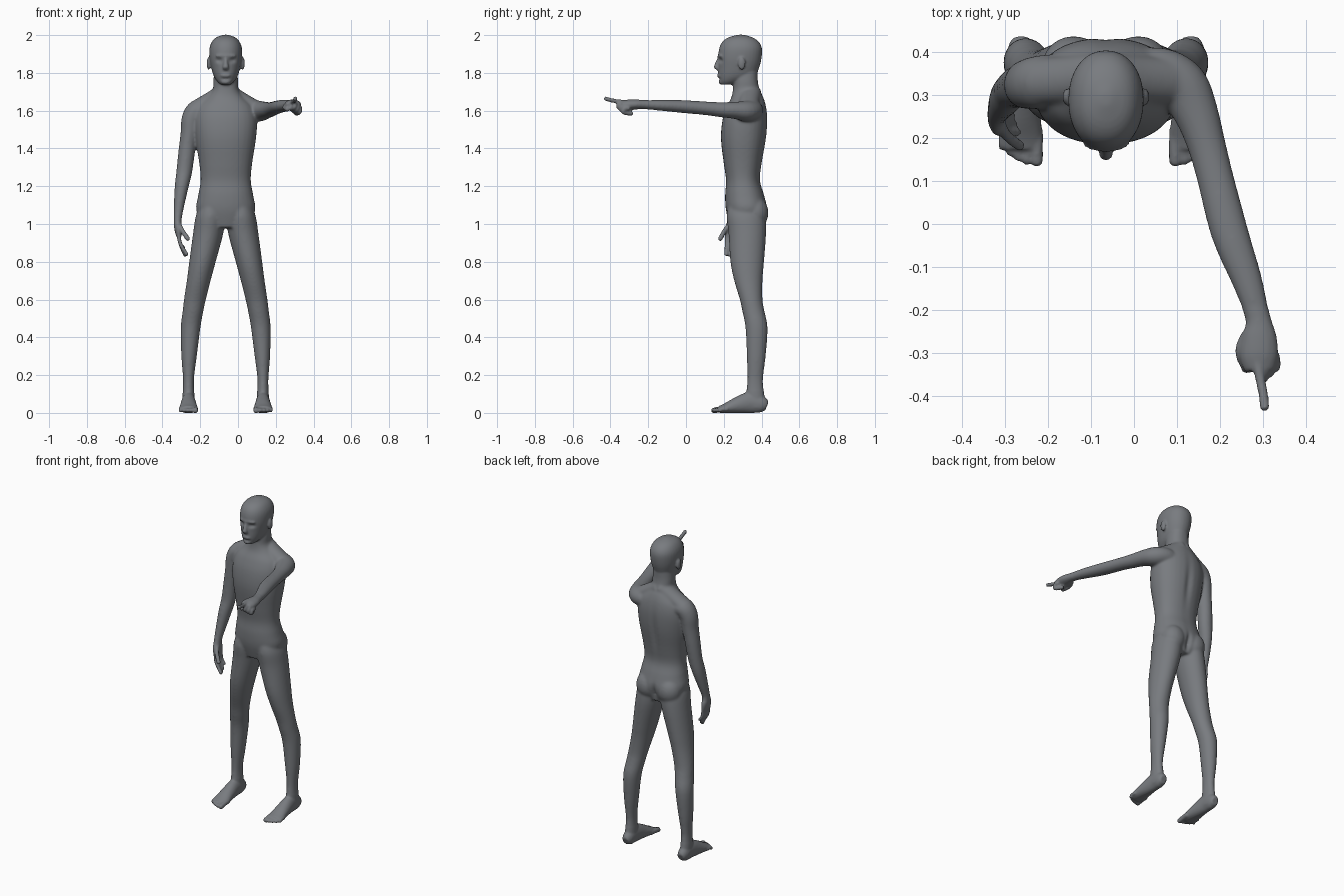
import bpy, bmesh, math
from mathutils import Vector

CX = -0.065          # body's centre line
parts = []

grey = bpy.data.materials.new("slate_grey")
grey.diffuse_color = (0.19, 0.2, 0.215, 1)


def spline(rows, steps=4):
    """Catmull-Rom through rows of equal length."""
    out = []
    for i in range(len(rows) - 1):
        p0, p1, p2 = rows[max(i - 1, 0)], rows[i], rows[i + 1]
        p3 = rows[min(i + 2, len(rows) - 1)]
        for k in range(steps):
            t = k / steps
            out.append([0.5 * (2 * b + (c - a) * t + (2 * a - 5 * b + 4 * c - d) * t * t
                               + (3 * b - a - 3 * c + d) * t ** 3)
                        for a, b, c, d in zip(p0, p1, p2, p3)])
    return out + [list(rows[-1])]


def loft(name, rows, ref=(0, 1, 0), flat=False, power=2.0, n=24):
    """Skin ellipses (x, y, z, half width, half depth) placed along a path."""
    rows = spline(rows)
    bm = bmesh.new()
    rings = []
    pts = [Vector(r[:3]) for r in rows]
    for i, r in enumerate(rows):
        t = Vector((0, 0, 1)) if flat else (pts[min(i + 1, len(pts) - 1)] - pts[max(i - 1, 0)]).normalized()
        u = Vector(ref).cross(t).normalized()
        v = t.cross(u)
        ring = []
        for k in range(n):
            c, s = math.cos(2 * math.pi * k / n), math.sin(2 * math.pi * k / n)
            e = 2 / power
            ring.append(bm.verts.new(pts[i] + u * r[3] * math.copysign(abs(c) ** e, c)
                                     + v * r[4] * math.copysign(abs(s) ** e, s)))
        rings.append(ring)
    for a, b in zip(rings, rings[1:]):
        for k in range(n):
            bm.faces.new((a[k], a[(k + 1) % n], b[(k + 1) % n], b[k]))
    bm.faces.new(rings[0][::-1])
    bm.faces.new(rings[-1])
    bmesh.ops.recalc_face_normals(bm, faces=bm.faces)
    add(name, bm)


def ball(name, loc, size):
    bm = bmesh.new()
    bmesh.ops.create_uvsphere(bm, u_segments=20, v_segments=12, radius=1)
    for v in bm.verts:
        v.co = Vector(loc) + Vector(a * b for a, b in zip(v.co, size))
    add(name, bm)


def add(name, bm):
    me = bpy.data.meshes.new(name)
    bm.to_mesh(me)
    bm.free()
    ob = bpy.data.objects.new(name, me)
    bpy.context.collection.objects.link(ob)
    parts.append(ob)


def digit(name, path, r, ref=(1, 0, 0)):
    """Finger or toe with rounded tip."""
    loft(name, [(*p, r, r) for p in path], ref, n=12)
    ball(name + "_tip", path[-1], (r, r, r))


def upright(name, rows, side=1, power=2.0):
    """Rows of z, x offset, half width, front y, back y."""
    loft(name, [(CX + side * d, (f + b) / 2, z, w, (b - f) / 2) for z, d, w, f, b in rows],
         flat=True, power=power, n=32)


# torso and neck
upright("torso", [(0.98, 0, .10, .235, .40), (1.07, 0, .155, .212, .43), (1.15, 0, .146, .207, .415),
                  (1.23, 0, .133, .212, .392), (1.32, 0, .140, .2, .402), (1.45, 0, .160, .185, .425),
                  (1.55, 0, .166, .193, .432), (1.62, 0, .148, .215, .425), (1.67, 0, .10, .24, .41),
                  (1.71, 0, .069, .248, .39), (1.76, 0, .065, .25, .38), (1.82, 0, .06, .25, .38)], power=2.25)

# head
upright("head", [(1.738, 0, .026, .187, .25), (1.755, 0, .045, .176, .30), (1.785, 0, .064, .171, .365),
                 (1.83, 0, .077, .171, .388), (1.88, 0, .086, .17, .40), (1.93, 0, .086, .176, .402),
                 (1.965, 0, .073, .193, .385), (1.988, 0, .05, .225, .352), (2.002, 0, .012, .275, .305)], power=2.15)
loft("nose", [(CX, .178, 1.885, .009, .010), (CX, .167, 1.85, .012, .014), (CX, .163, 1.828, .017, .015),
              (CX, .175, 1.812, .012, .008)], flat=True, n=16)
ball("lips", (CX, .178, 1.786), (.028, .014, .011))
ball("chin", (CX, .19, 1.752), (.026, .018, .014))
ball("brow", (CX, .188, 1.89), (.055, .021, .012))

for s, side in ((-1, "right"), (1, "left")):
    # ears
    ball(side + "_ear", (CX + s * .09, .295, 1.85), (.011, .02, .034))
    # shoulder slope and buttocks
    loft(side + "_trapezius", [(CX, .345, 1.70, .05, .055), (CX + s * .08, .335, 1.655, .045, .055),
                               (CX + s * .165, .33, 1.605, .045, .055)])
    ball(side + "_buttock", (CX + s * .075, .365, 1.06), (.075, .072, .085))
    # legs
    upright(side + "_leg", [(1.10, .075, .06, .225, .40), (1.04, .082, .077, .215, .42), (.95, .093, .080, .225, .424),
                            (.80, .123, .070, .235, .413), (.70, .143, .063, .255, .405), (.60, .163, .058, .285, .405),
                            (.54, .173, .055, .298, .415), (.45, .186, .052, .315, .432), (.30, .194, .041, .322, .422),
                            (.18, .197, .029, .325, .408), (.10, .197, .031, .318, .414), (.03, .197, .033, .315, .425)],
            side=s)
    # feet and toes
    fx = CX + s * .197
    loft(side + "_foot", [(fx, .428, .035, .022, .025), (fx, .40, .045, .033, .045), (fx, .34, .055, .036, .056),
                          (fx, .27, .04, .043, .043), (fx, .21, .024, .049, .027), (fx, .175, .018, .046, .018)],
         ref=(0, 0, 1))
    for i, (r, tip) in enumerate(((.0155, .148), (.0115, .148), (.011, .155), (.0105, .166), (.010, .18))):
        x = CX + s * (.161 + .019 * i + (.003 if i else 0))
        digit(f"{side}_toe_{i}", [(x, .22, .02), (x, .19, .02), (x, tip, .013)], r)

# lowered right arm
loft("right_arm", [(-.15, .335, 1.60, .05, .06), (-.215, .33, 1.60, .056, .062), (-.247, .325, 1.555, .052, .058),
                   (-.258, .322, 1.48, .046, .053), (-.272, .318, 1.38, .044, .048), (-.284, .31, 1.28, .042, .043),
                   (-.298, .294, 1.20, .037, .043), (-.312, .27, 1.10, .028, .034), (-.319, .252, 1.03, .022, .028),
                   (-.318, .247, .98, .020, .041), (-.312, .245, .935, .015, .041)])
for i, (y0, y1, tx, tz) in enumerate(((.217, .213, -.272, .84), (.236, .232, -.28, .836),
                                      (.255, .252, -.285, .85), (.273, .272, -.29, .875))):
    digit(f"right_finger_{i}", [(-.315, y0, .96), (-.307, (y0 + y1) / 2, .90), (tx, y1, tz)], .0105, (0, 1, 0))
digit("right_thumb", [(-.312, .235, 1.0), (-.295, .205, .965), (-.266, .182, .922)], .0125)

# raised left arm
loft("left_arm", [(.0, .35, 1.60, .055, .05), (.06, .345, 1.60, .065, .055), (.112, .318, 1.597, .062, .055),
                  (.145, .255, 1.602, .052, .045), (.168, .185, 1.605, .045, .04), (.188, .11, 1.612, .043, .036),
                  (.222, -.02, 1.622, .044, .034), (.262, -.13, 1.628, .036, .029), (.287, -.215, 1.632, .029, .024),
                  (.291, -.26, 1.633, .04, .026), (.29, -.305, 1.631, .045, .028), (.292, -.34, 1.63, .036, .022)],
     ref=(0, 0, 1))
digit("pointing_finger", [(.285, -.31, 1.645), (.293, -.36, 1.649), (.30, -.395, 1.655), (.303, -.424, 1.663)],
      .0115, (0, 0, 1))
for i in range(3):
    x, z, y = .297 + .014 * i, 1.636 - .012 * i, .012 * i
    digit(f"curled_finger_{i}", [(x, -.30, z), (x + .004, -.348 + y, z), (x, -.355 + y, z - .02),
                                 (x - .016, -.315 + y, z - .027)], .0125)
digit("left_thumb", [(.262, -.255, 1.625), (.247, -.295, 1.618), (.262, -.335, 1.608)], .013, (0, 0, 1))

# fuse everything into one skin
bpy.ops.object.select_all(action='DESELECT')
for ob in parts:
    ob.select_set(True)
body = parts[0]
bpy.context.view_layer.objects.active = body
bpy.ops.object.join()
body.name = "body"
rm = body.modifiers.new("fuse", 'REMESH')
rm.mode, rm.voxel_size = 'VOXEL', 0.006
bpy.ops.object.modifier_apply(modifier="fuse")

# dents: eye sockets, spine, cleft (centre, spread, push)
dents = [((CX + s * .034, .18, 1.866), (.02, .03, .011), (0, .012, 0)) for s in (-1, 1)]
dents += [((CX, .43, 1.40), (.018, .03, .16), (0, -.012, 0)),
          ((CX, .43, 1.04), (.010, .05, .05), (0, -.025, 0)),
          ((CX, .172, 1.768), (.03, .02, .006), (0, .006, 0))]
for v in body.data.vertices:
    move = Vector()
    for c, sp, push in dents:
        q = sum(((a - b) / w) ** 2 for a, b, w in zip(v.co, c, sp))
        if q < 9:
            move += Vector(push) * math.exp(-q)
    v.co += move
    v.co.z = max(v.co.z, 0)

# soften the joins, less on hands, feet and face
grp = body.vertex_groups.new(name="soft")
grp.add([v.index for v in body.data.vertices
         if .12 < v.co.z < 1.73 and v.co.y > -.2 and not (v.co.x < -.24 and v.co.z < 1.0 and v.co.y < .3)], 1, 'REPLACE')
for label, group, count in (("soften_joins", "soft", 14), ("soften_all", "", 3)):
    sm = body.modifiers.new(label, 'SMOOTH')
    sm.factor, sm.iterations, sm.vertex_group = 0.5, count, group
    bpy.ops.object.modifier_apply(modifier=label)

body.data.materials.clear()
body.data.materials.append(grey)
bpy.ops.object.shade_smooth()
